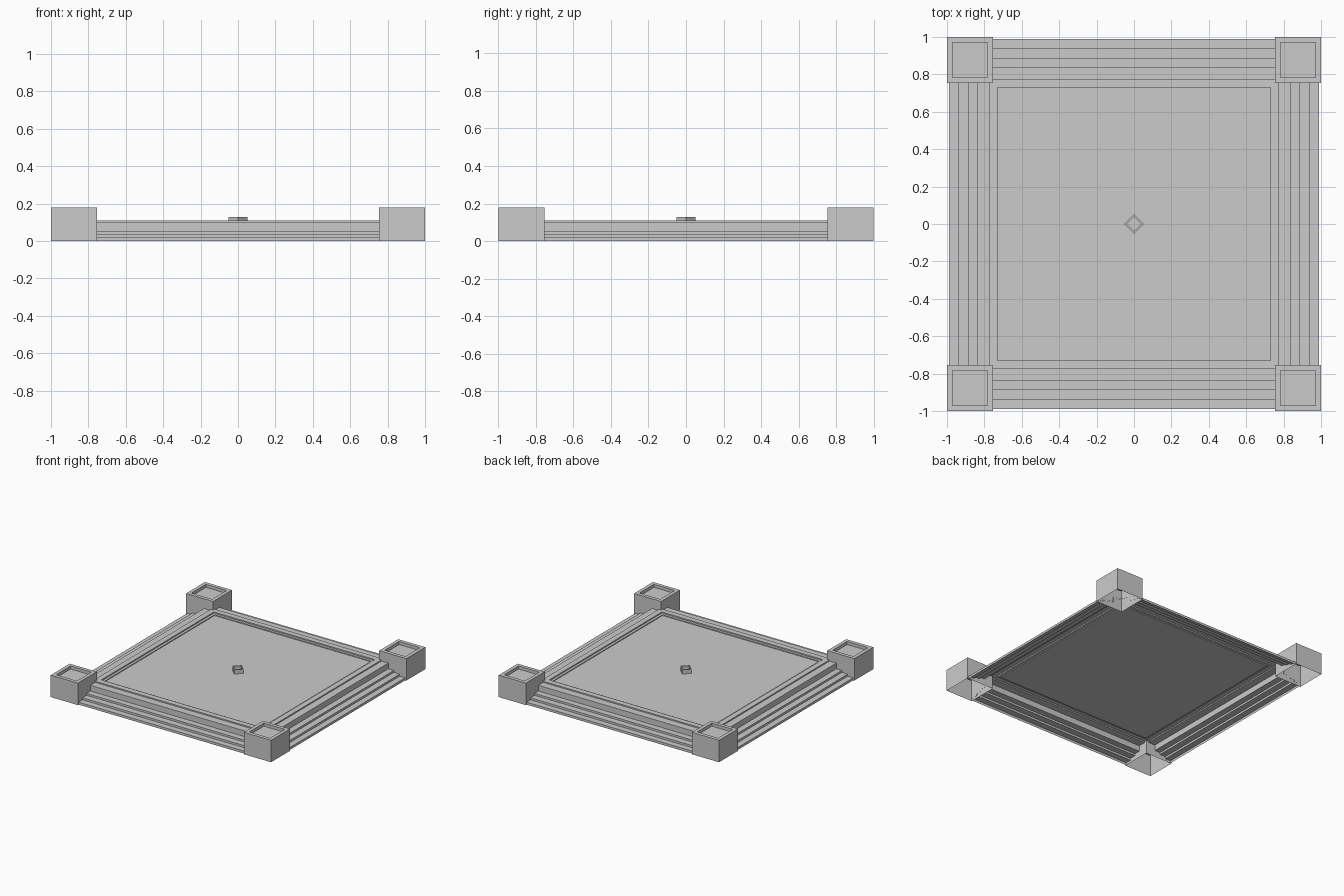
import bpy, bmesh, math
from mathutils import Matrix

if "Cube" in bpy.data.objects:
    bpy.data.objects.remove(bpy.data.objects["Cube"])


def finish(name, bm, matrix=Matrix()):
    bm.transform(matrix)
    mesh = bpy.data.meshes.new(name)
    bm.to_mesh(mesh)
    bm.free()
    obj = bpy.data.objects.new(name, mesh)
    bpy.context.collection.objects.link(obj)
    return obj


def square_tiers(name, tiers, matrix=Matrix()):
    """Bridge square loops (half width, z) in order and cap the last one; open below."""
    bm = bmesh.new()
    signs = [(-1, -1), (1, -1), (1, 1), (-1, 1)]
    loops = [[bm.verts.new((sx * h, sy * h, z)) for sx, sy in signs] for h, z in tiers]
    for a, b in zip(loops, loops[1:]):
        for i in range(4):
            j = (i + 1) % 4
            bm.faces.new((a[i], a[j], b[j], b[i]))
    bm.faces.new(loops[-1])
    return finish(name, bm, matrix)


def rail(name, profile, half_length, matrix):
    """Open stepped profile (distance from centre, z) run along x on the front side."""
    bm = bmesh.new()
    pairs = [(bm.verts.new((-half_length, -d, z)), bm.verts.new((half_length, -d, z)))
             for d, z in profile]
    for (a0, a1), (b0, b1) in zip(pairs, pairs[1:]):
        bm.faces.new((a0, a1, b1, b0))
    return finish(name, bm, matrix)


# Stepped sides between the corner blocks
steps = [(0.99, 0), (0.99, 0.02), (0.94, 0.02), (0.94, 0.037), (0.887, 0.037),
         (0.887, 0.053), (0.837, 0.053), (0.837, 0.10), (0.775, 0.10),
         (0.775, 0.11), (0.753, 0.11)]
for i, side in enumerate(("front", "right", "back", "left")):
    rail(side + "_steps", steps, 0.755, Matrix.Rotation(i * math.pi / 2, 4, 'Z'))

# Sunken floor with a double stepped border
square_tiers("floor", [(0.753, 0.11), (0.73, 0.11), (0.73, 0.10), (0.71, 0.10), (0.71, 0.093)])

# Corner blocks with recessed tops
for sx, xs in ((-1, "left"), (1, "right")):
    for sy, ys in ((-1, "front"), (1, "back")):
        square_tiers(f"{ys}_{xs}_corner_block",
                     [(0.123, 0), (0.123, 0.18), (0.094, 0.18), (0.094, 0.155)],
                     Matrix.Translation((sx * 0.877, sy * 0.877, 0)))

# Small diamond-shaped frame in the middle
square_tiers("centre_diamond", [(0.036, 0.093), (0.036, 0.128), (0.027, 0.128), (0.027, 0.1)],
             Matrix.Rotation(math.pi / 4, 4, 'Z'))
